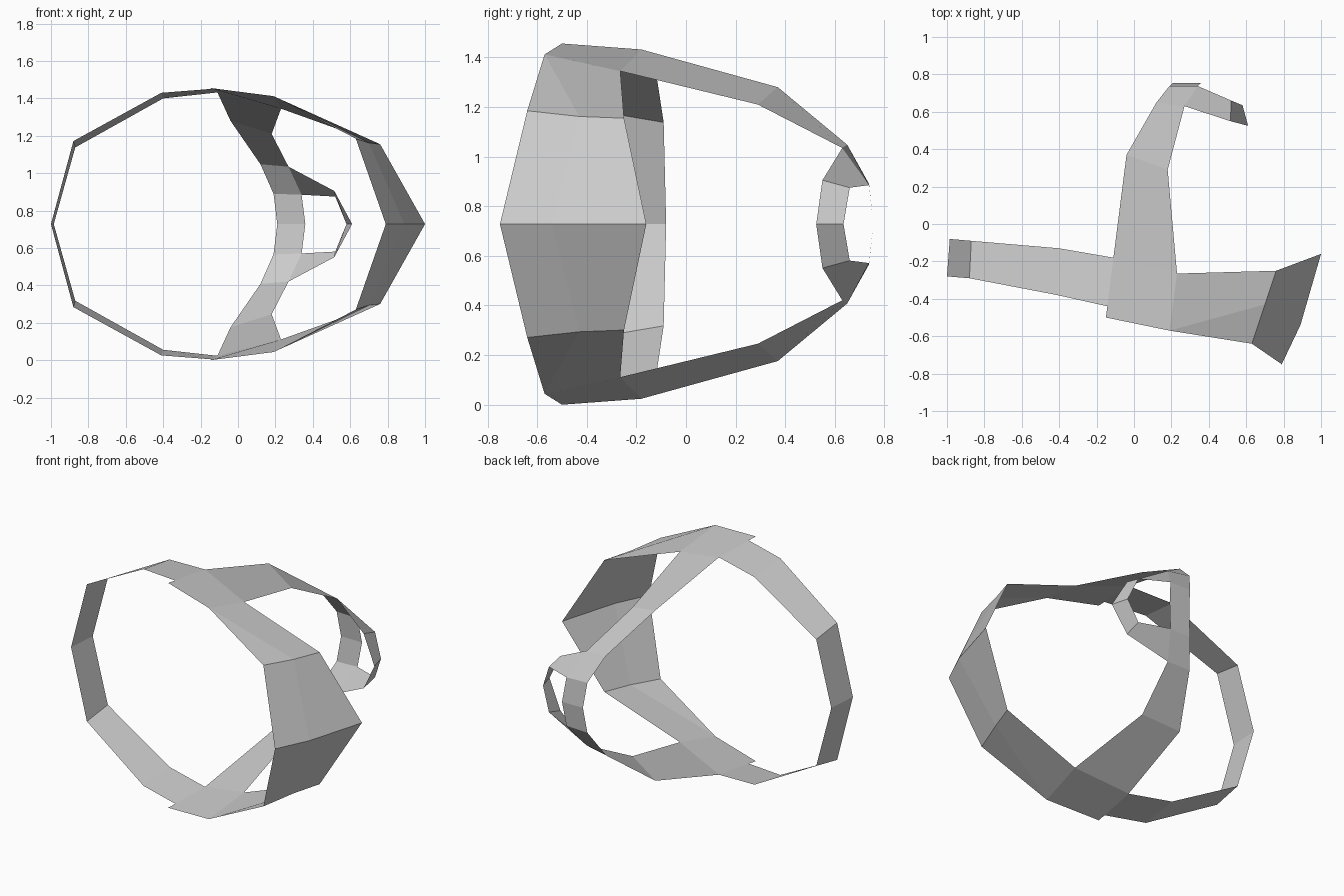
import bpy

if "Cube" in bpy.data.objects:
    bpy.data.objects.remove(bpy.data.objects["Cube"])

MID = 0.728  # height of the mirror plane


def band(name, rows):
    """Skin a ribbon through cross rows of points, then mirror it about mid height."""
    index, verts, faces = {}, [], []

    def vid(p):
        if p not in index:
            index[p] = len(verts)
            verts.append((p[0], p[1], p[2] - MID))
        return index[p]

    for a, b in zip(rows, rows[1:]):
        for i in range(len(a) - 1):
            quad = [vid(p) for p in (a[i], b[i], b[i + 1], a[i + 1])]
            faces.append(list(dict.fromkeys(quad)))  # repeated points give triangles
    mesh = bpy.data.meshes.new(name)
    mesh.from_pydata(verts, [], faces)
    obj = bpy.data.objects.new(name, mesh)
    bpy.context.collection.objects.link(obj)
    obj.location.z = MID
    mod = obj.modifiers.new("mirror", 'MIRROR')
    mod.use_axis = (False, False, True)
    mod.merge_threshold = 0.001
    return obj


# Shared corners of the hub and the fork
hub_front = (-0.15, -0.50, 1.456)
hub_back = (-0.11, -0.18, 1.432)
hub_right = (0.19, -0.57, 1.412)
hub_right_back = (0.23, -0.265, 1.345)
fork_left = (0.12, 0.65, 1.048)
fork_right = (0.27, 0.63, 1.035)
fork_low = (0.34, 0.738, 0.885)

# Narrow band on the left
band("left_band", [
    [(-0.141, -0.44, 1.451), hub_back],
    [(-0.41, -0.38, 1.43), (-0.40, -0.13, 1.40)],
    [(-0.88, -0.29, 1.172), (-0.87, -0.09, 1.138)],
    [(-1.0, -0.28, MID), (-0.985, -0.08, MID)],
])

# Hub plate and wide flared band on the right
band("hub_and_right_band", [
    [hub_front, hub_front, hub_back],
    [hub_right, hub_right, hub_right_back],
    [(0.63, -0.64, 1.185), (0.70, -0.43, 1.162), (0.76, -0.25, 1.155)],
    [(0.79, -0.75, MID), (0.89, -0.54, MID), (1.0, -0.16, MID)],
])

# Stem running to the back
band("back_stem", [
    [hub_back, hub_right_back],
    [(-0.04, 0.37, 1.28), (0.18, 0.29, 1.21)],
    [fork_left, fork_right],
])

# Small ring at the back: two branches of the fork
band("small_ring_left", [
    [fork_left, fork_right],
    [(0.19, 0.738, 0.89), fork_low],
    [(0.21, 0.755, MID), (0.36, 0.755, MID)],
])
band("small_ring_right", [
    [fork_right, fork_low],
    [(0.515, 0.55, 0.905), (0.52, 0.66, 0.875)],
    [(0.61, 0.525, MID), (0.58, 0.635, MID)],
])
